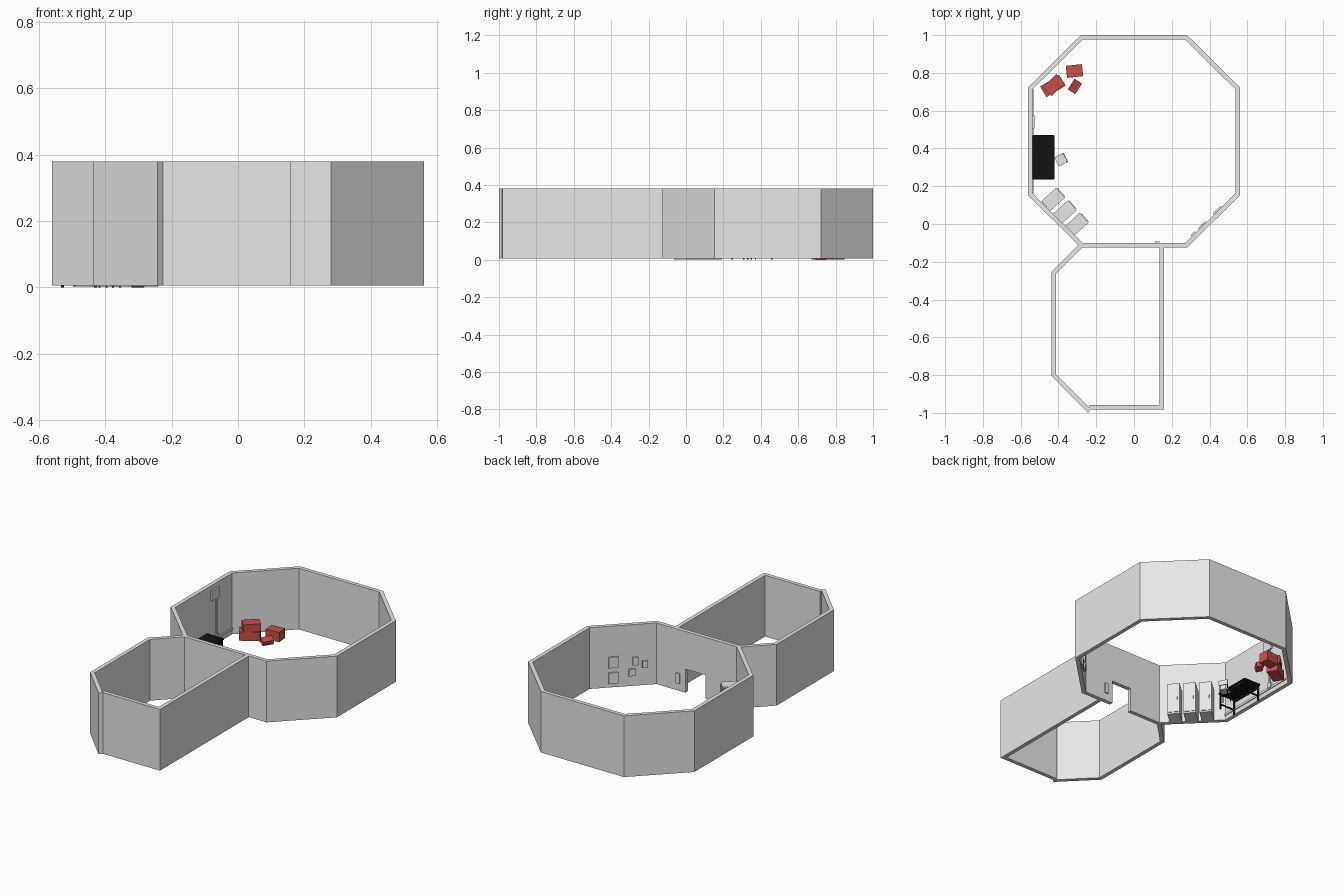
import bpy, bmesh
from math import radians, sin, cos
from mathutils import Vector, Matrix

if "Cube" in bpy.data.objects:
    bpy.data.objects.remove(bpy.data.objects["Cube"], do_unlink=True)


def material(name, colour):
    m = bpy.data.materials.new(name)
    m.use_nodes = True
    m.diffuse_color = (*colour, 1)
    m.node_tree.nodes["Principled BSDF"].inputs["Base Color"].default_value = (*colour, 1)
    return m


GREY = material("light grey", (0.8, 0.8, 0.8))
RED = material("box red", (0.56, 0.08, 0.065))
BLACK = material("desk black", (0.006, 0.006, 0.006))

WALL_BASE, WALL_TOP, HALF = 0.006, 0.38, 0.012


def finish(name, bm, mat):
    bmesh.ops.recalc_face_normals(bm, faces=bm.faces)
    mesh = bpy.data.meshes.new(name)
    bm.to_mesh(mesh)
    bm.free()
    mesh.materials.append(mat)
    obj = bpy.data.objects.new(name, mesh)
    bpy.context.collection.objects.link(obj)
    return obj


def add_box(bm, centre, size, turn=None):
    m = Matrix.Translation(centre) @ Matrix.Diagonal((*size, 1))
    bmesh.ops.create_cube(bm, size=1, matrix=turn @ m if turn else m)


def box(name, centre, size, mat, angle=0, tilt=0):
    bm = bmesh.new()
    turn = (Matrix.Translation(centre) @ Matrix.Rotation(radians(angle), 4, "Z")
            @ Matrix.Rotation(radians(tilt), 4, "X"))
    add_box(bm, (0, 0, 0), size, turn)
    return finish(name, bm, mat)


def placed(x, y, angle):
    return Matrix.Translation((x, y, 0)) @ Matrix.Rotation(radians(angle), 4, "Z")


def wall(name, path):
    """Mitred wall of constant thickness along a centre line."""
    pts = [Vector(p) for p in path]
    bm = bmesh.new()
    sections = []
    for i, p in enumerate(pts):
        dirs = [(pts[j + 1] - pts[j]).normalized()
                for j in (i - 1, i) if 0 <= j < len(pts) - 1]
        normals = [Vector((-d.y, d.x)) for d in dirs]
        n = sum(normals, Vector((0, 0))).normalized()
        n *= HALF / n.dot(normals[0])
        sections.append([bm.verts.new((q.x, q.y, z)) for q, z in (
            (p - n, WALL_BASE), (p + n, WALL_BASE), (p + n, WALL_TOP), (p - n, WALL_TOP))])
    for a, b in zip(sections, sections[1:]):
        for k in range(4):
            bm.faces.new((a[k], a[k - 1], b[k - 1], b[k]))
    bm.faces.new(sections[0])
    bm.faces.new(sections[-1])
    return finish(name, bm, GREY)


# Eight-sided main room, open at the doorway, with a lintel above it
DOOR_R, DOOR_L, DOOR_TOP, FRONT = -0.06, 0.075, 0.15, -0.113
half_room = [(0.276, FRONT), (0.55, 0.158), (0.55, 0.717), (0.276, 0.988)]
mirrored = [(-x, y) for x, y in reversed(half_room)]
wall("main_room_walls", [(DOOR_L, FRONT)] + half_room + mirrored + [(DOOR_R, FRONT)])
box("door_lintel", ((DOOR_L + DOOR_R) / 2, FRONT, (DOOR_TOP + WALL_TOP) / 2),
    (DOOR_L - DOOR_R, 2 * HALF, WALL_TOP - DOOR_TOP), GREY)

# Smaller front room
wall("side_room_walls", [(-0.28, FRONT), (-0.424, -0.257), (-0.424, -0.8), (-0.235, -0.991)])
wall("front_room_walls", [(-0.235, -0.97), (0.148, -0.97), (0.148, FRONT)])

# Row of three lockers against the slanted wall
for i in range(3):
    turn = placed(-0.428 + 0.0625 * i, 0.13 - 0.066 * i, 42)
    bm = bmesh.new()
    add_box(bm, (0, 0, 0.1), (0.106, 0.07, 0.196), turn)
    add_box(bm, (0.055, 0, 0.1), (0.004, 0.058, 0.176), turn)
    add_box(bm, (0.058, 0.02, 0.1), (0.004, 0.004, 0.02), turn)
    finish(f"locker_{i + 1}", bm, GREY)

# Desk: top with rounded corners, four legs and rails
desk_x, desk_y, desk_z = -0.48, 0.353, 0.1
desk_top = box("desk_top", (desk_x, desk_y, desk_z), (0.118, 0.235, 0.012), BLACK)
bevel = desk_top.modifiers.new("corners", "BEVEL")
bevel.width = 0.006
bevel.segments = 2
bm = bmesh.new()
for sx in (-1, 1):
    for sy in (-1, 1):
        add_box(bm, (desk_x + sx * 0.05, desk_y + sy * 0.105, desk_z / 2), (0.009, 0.009, desk_z))
    add_box(bm, (desk_x + sx * 0.05, desk_y, 0.086), (0.006, 0.21, 0.018))
for sy in (-1, 1):
    add_box(bm, (desk_x, desk_y + sy * 0.105, 0.03), (0.1, 0.006, 0.008))
finish("desk_frame", bm, BLACK)

# Chair facing the desk
turn = placed(-0.387, 0.34, 28)
bm = bmesh.new()
add_box(bm, (0, 0, 0.058), (0.052, 0.054, 0.006), turn)
add_box(bm, (0.027, 0, 0.1), (0.006, 0.054, 0.03), turn)
finish("chair_seat_and_back", bm, GREY)
bm = bmesh.new()
for sx, height in ((-1, 0.056), (1, 0.11)):
    for sy in (-1, 1):
        add_box(bm, (sx * 0.023, sy * 0.023, height / 2), (0.005, 0.005, height), turn)
finish("chair_legs", bm, BLACK)

# Red cartons in the back corner
box("carton_lower", (-0.43, 0.73, 0.029), (0.118, 0.066, 0.054), RED, 31)
box("carton_upper", (-0.425, 0.735, 0.08), (0.1, 0.066, 0.046), RED, 44)
box("carton_single", (-0.315, 0.81, 0.032), (0.086, 0.064, 0.06), RED, 6)
box("carton_small", (-0.313, 0.728, 0.02), (0.066, 0.04, 0.03), RED, 58, 18)

# Wall box with its conduit, socket and low rail on the right wall
box("wall_box", (-0.534, 0.54, 0.32), (0.012, 0.07, 0.062), GREY)
box("conduit", (-0.535, 0.555, 0.17), (0.008, 0.009, 0.24), GREY)
box("wall_socket", (-0.534, 0.555, 0.055), (0.01, 0.03, 0.03), GREY)
box("low_rail", (-0.536, 0.437, 0.04), (0.006, 0.55, 0.014), GREY)

# Pictures on the slanted left wall: position along wall, height, width, tall
pictures = [(0.64, 0.16, 0.055, 0.066), (0.64, 0.065, 0.055, 0.066), (0.32, 0.158, 0.03, 0.048),
            (0.37, 0.09, 0.038, 0.042), (0.18, 0.135, 0.03, 0.042)]
start, end = Vector(half_room[0]), Vector(half_room[1])
for i, (t, z, width, tall) in enumerate(pictures):
    p = start.lerp(end, t) + Vector((-1, 1)).normalized() * (HALF + 0.004)
    box(f"wall_picture_{i + 1}", (p.x, p.y, z), (width, 0.01, tall), GREY, 45)

# Switch beside the doorway
box("door_switch", (0.122, -0.097, 0.083), (0.024, 0.01, 0.062), GREY)
